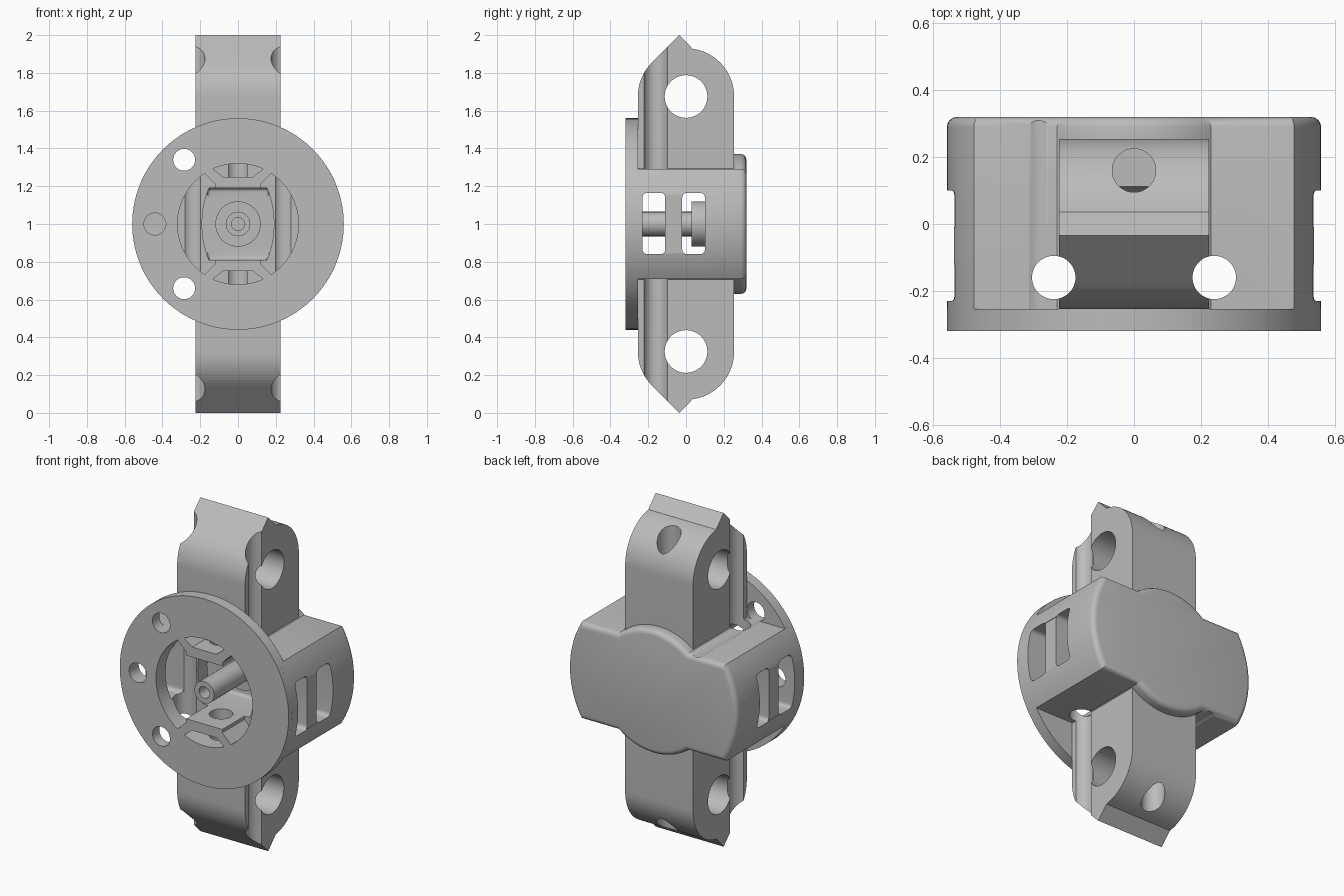
import bpy, bmesh
from math import sin, cos, pi, asin, atan2, hypot

if "Cube" in bpy.data.objects:
    bpy.data.objects.remove(bpy.data.objects["Cube"])

MID = 1.0  # height of the housing axis

grey = bpy.data.materials.new("light grey")
grey.use_nodes = True
grey.diffuse_color = (0.5, 0.5, 0.5, 1)
grey.node_tree.nodes["Principled BSDF"].inputs["Base Color"].default_value = (0.5, 0.5, 0.5, 1)


def arc(u, v, r, start, end, n):
    return [(u + r * cos(start + (end - start) * i / n),
             v + r * sin(start + (end - start) * i / n)) for i in range(n + 1)]


def circle(u, v, r, n=48):
    return arc(u, v, r, 0, 2 * pi, n)[:-1]


def rounded_box(u0, u1, v0, v1, r):
    return (arc(u1 - r, v1 - r, r, 0, pi / 2, 6) + arc(u0 + r, v1 - r, r, pi / 2, pi, 6)
            + arc(u0 + r, v0 + r, r, pi, 1.5 * pi, 6) + arc(u1 - r, v0 + r, r, 1.5 * pi, 2 * pi, 6))


def prism(name, outline, axis, a, b, round_end=0):
    """Extrude an outline along an axis; optionally round the far rim."""
    place = {"x": lambda u, v, w: (w, u, v + MID),
             "y": lambda u, v, w: (u, w, v + MID),
             "z": lambda u, v, w: (u, v, w + MID)}[axis]
    bm = bmesh.new()
    near = [bm.verts.new(place(u, v, a)) for u, v in outline]
    far = [bm.verts.new(place(u, v, b)) for u, v in outline]
    bm.faces.new(near)
    cap = bm.faces.new(far)
    for i in range(len(outline)):
        j = (i + 1) % len(outline)
        bm.faces.new((near[i], near[j], far[j], far[i]))
    bmesh.ops.recalc_face_normals(bm, faces=bm.faces)
    if round_end:
        bmesh.ops.bevel(bm, geom=list(cap.edges), offset=round_end, segments=4,
                        profile=0.5, affect="EDGES")
    mesh = bpy.data.meshes.new(name)
    bm.to_mesh(mesh)
    bm.free()
    mesh.materials.append(grey)
    obj = bpy.data.objects.new(name, mesh)
    bpy.context.collection.objects.link(obj)
    return obj


def combine(target, tools, operation):
    for tool in tools:
        mod = target.modifiers.new("combine", "BOOLEAN")
        mod.operation, mod.object, mod.solver = operation, tool, "EXACT"
        bpy.context.view_layer.objects.active = target
        bpy.ops.object.modifier_apply(modifier=mod.name)
        bpy.data.objects.remove(tool)


def finish(obj):
    bpy.ops.object.select_all(action="DESELECT")
    obj.select_set(True)
    bpy.context.view_layer.objects.active = obj
    bpy.ops.object.shade_smooth_by_angle(angle=0.5)


# Housing: truncated drum with a round bulge above and below
R, HALF, BULGE = 0.56, 0.29, 0.37
side, crown = asin(HALF / R), asin(HALF / BULGE)
outline = (arc(0, 0, R, -side, side, 24) + arc(0, 0, BULGE, crown, pi - crown, 24)
           + arc(0, 0, R, pi - side, pi + side, 24)
           + arc(0, 0, BULGE, pi + crown, 2 * pi - crown, 24))
housing = prism("housing", outline, "y", -0.29, 0.32, 0.03)

# Front flange and the two teardrop arms
parts = [prism("flange", circle(0, 0, R, 96), "y", -0.32, -0.255)]
AR, AZ = 0.255, 0.675
for s in (1, -1):
    tear = [(-AR, 0)] + [(AR, 0)] + arc(0, AZ, AR, 0, 1.43, 18)
    tear += [(-0.035, 1.0)] + arc(0, AZ, AR, 0.75 * pi, pi, 10)
    parts.append(prism("arm", [(u, s * v) for u, v in tear], "x", -0.225, 0.225))
combine(housing, parts, "UNION")

cuts = []
OPEN = 0.32
for s in (1, -1):
    # Side sector of the front opening, bounded by slanted tab edges
    lim = atan2(0.265, 0.175)
    sector = [(0, -0.19), (0.12, -0.19), (0.12, -0.21)] + arc(0, 0, OPEN, -lim, lim, 24)
    sector += [(0.12, 0.21), (0.12, 0.19), (0, 0.19)]
    cuts.append(prism("opening", [(s * u, v) for u, v in sector], "y", -0.4, -0.11))
    # Curved slot behind each tab
    edge = atan2(0.285, 0.13)
    slot = [(-0.08, 0.25), (0.08, 0.25)] + arc(0, 0, OPEN, edge, pi - edge, 12)
    cuts.append(prism("tab_slot", [(u, s * v) for u, v in slot], "y", -0.4, -0.2))
    # Arm cross hole, back hole and inner hole
    cuts.append(prism("cross_hole", circle(0, s * AZ, 0.113), "x", -0.5, 0.5))
    cuts.append(prism("back_hole", circle(0, 0.16, 0.065), "z", s * 0.66, s * 1.1))
    cuts.append(prism("inner_hole", circle(0, -0.16, 0.065), "z", s * 0.15, s * 0.6))
    # Long vertical channel beside the arms
    cuts.append(prism("channel", circle(s * 0.24, -0.16, 0.065), "z", -1.2, 1.2))
    # Flange screw holes
    cuts.append(prism("screw_hole", circle(-0.285, s * 0.34, 0.058), "y", -0.4, 0.4))
    # Shallow relief on the pillar between the windows
    cuts.append(prism("pillar_relief", rounded_box(-0.15, 0.02, -0.155, 0.155, 0.03),
                      "x", s * 0.535, s * 0.7))

# Barrel-shaped chamber around the post
bow = asin(0.19 / 0.52)
barrel = arc(-0.33, 0, 0.52, -bow, bow, 16) + arc(0.33, 0, 0.52, pi - bow, pi + bow, 16)
cuts.append(prism("chamber", barrel, "y", -0.3, 0.10, 0.02))

# Blind screw hole and the pairs of side windows
cuts.append(prism("blind_hole", circle(-0.44, 0, 0.058), "y", -0.4, -0.2))
for y0 in (-0.23, -0.02):
    cuts.append(prism("window", rounded_box(y0, y0 + 0.12, -0.16, 0.165, 0.025), "x", -0.7, 0.7))
combine(housing, cuts, "DIFFERENCE")
finish(housing)

# Hollow centre post on a round foot
post = prism("centre_post", circle(0, 0, 0.065), "y", -0.32, 0.11)
combine(post, [prism("foot", circle(0, 0, 0.12), "y", 0.03, 0.115)], "UNION")
combine(post, [prism("bore", circle(0, 0, 0.035, 32), "y", -0.4, 0.0)], "DIFFERENCE")
finish(post)
